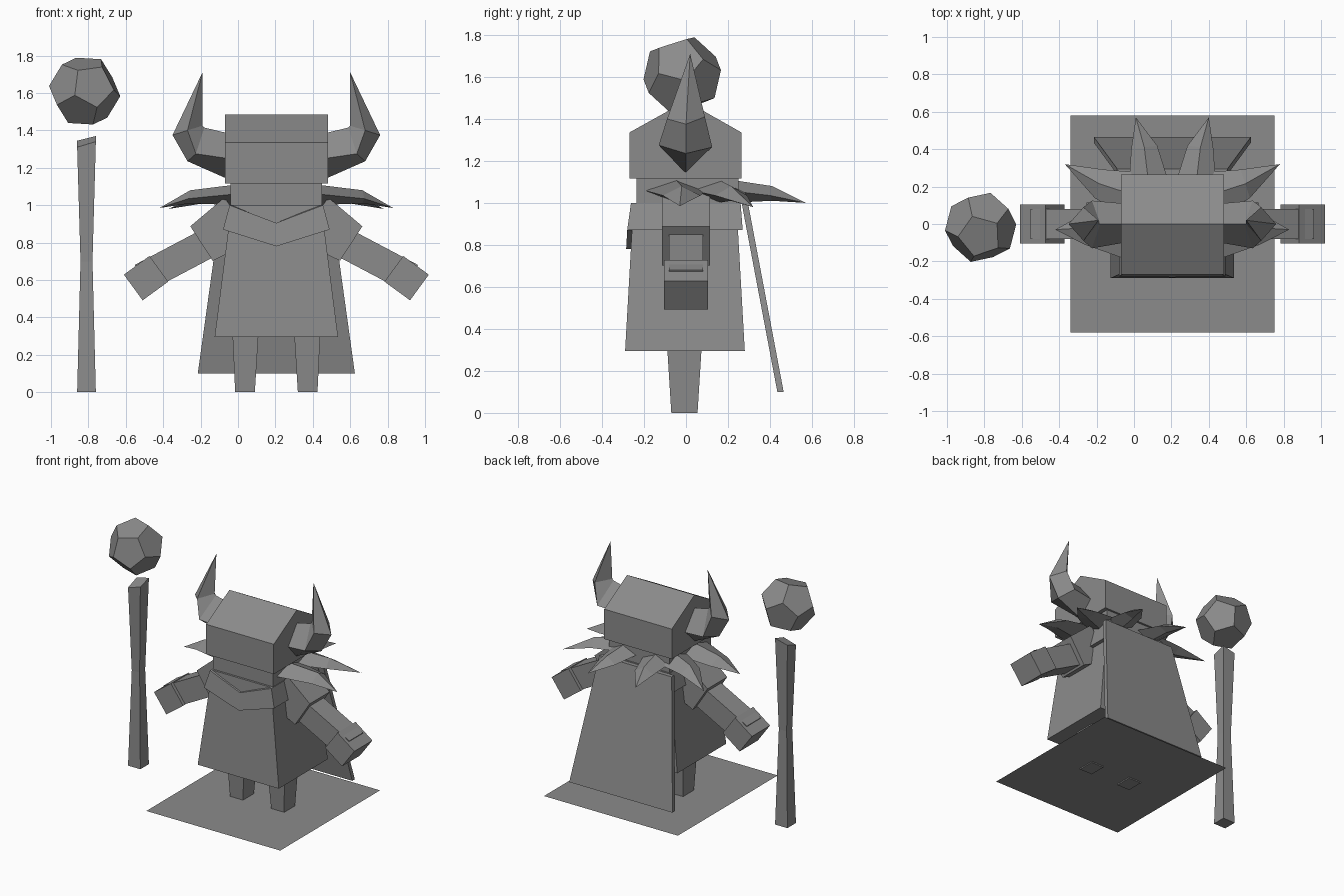
import bpy, bmesh, math
from mathutils import Vector, Euler

if "Cube" in bpy.data.objects:
    bpy.data.objects.remove(bpy.data.objects["Cube"])

CX = 0.205  # centre line of the figure

stone = bpy.data.materials.new("stone_grey")
stone.diffuse_color = (0.26, 0.26, 0.26, 1)
stone.use_nodes = True
stone.node_tree.nodes["Principled BSDF"].inputs["Base Color"].default_value = stone.diffuse_color


def finish(name, bm):
    bmesh.ops.recalc_face_normals(bm, faces=bm.faces)
    me = bpy.data.meshes.new(name)
    bm.to_mesh(me)
    bm.free()
    me.materials.append(stone)
    ob = bpy.data.objects.new(name, me)
    bpy.context.collection.objects.link(ob)
    return ob


def loft(name, rings, tip=None, mirror=1):
    """Join equal rings of points, capped at the ends or closed to a tip.
    x is measured from the figure's centre line; mirror=-1 flips it."""
    bm = bmesh.new()
    put = lambda p: bm.verts.new((CX + mirror * p[0], p[1], p[2]))
    vr = [[put(p) for p in r] for r in rings]
    n = len(vr[0])
    for a, b in zip(vr, vr[1:]):
        for i in range(n):
            j = (i + 1) % n
            bm.faces.new((a[i], a[j], b[j], b[i]))
    bm.faces.new(vr[0])
    if tip:
        t = put(tip)
        for i in range(n):
            bm.faces.new((vr[-1][i], vr[-1][(i + 1) % n], t))
    else:
        bm.faces.new(vr[-1])
    return finish(name, bm)


def rect(x0, x1, y0, y1, z):
    return [(x0, y0, z), (x1, y0, z), (x1, y1, z), (x0, y1, z)]


def limb(a, b, ha, hb, wy):
    """Two rings of a bar in the xz plane from a to b."""
    d = (Vector(b) - Vector(a)).normalized()
    rings = []
    for (x, z), h in ((a, ha), (b, hb)):
        px, pz = -d.y * h, d.x * h
        rings.append([(x + px, -wy, z + pz), (x + px, wy, z + pz),
                      (x - px, wy, z - pz), (x - px, -wy, z - pz)])
    return rings


# Ground sheet
bm = bmesh.new()
bm.faces.new([bm.verts.new(p) for p in rect(-0.34, 0.75, -0.58, 0.58, 0.008)])
finish("ground_sheet", bm)

# Robe, neck and cape
loft("robe", [rect(-.33, .33, -.29, .28, .295), rect(-.24, .24, -.25, .24, 1.0)])
loft("neck", [rect(-.245, .245, -.235, .25, .99), rect(-.245, .245, -.235, .25, 1.12)])
loft("cape", [rect(-.42, .42, .435, .465, .1), rect(-.295, .295, .265, .295, 1.0)])

# Collar: band around the shoulders, dipping to a point at the front
bm = bmesh.new()
low = [(-.285, .27, .87), (-.285, -.28, .87), (0, -.285, .78), (.285, -.28, .87), (.285, .27, .87)]
top = [(-.25, .26, 1.0), (-.25, -.262, 1.0), (0, -.27, .905), (.25, -.262, 1.0), (.25, .26, 1.0)]
inner = [(-.23, .22, 1.0), (-.23, -.24, 1.0), (0, -.24, .905), (.23, -.24, 1.0), (.23, .22, 1.0)]
under = [(-.23, .22, .87), (-.23, -.24, .87), (0, -.24, .78), (.23, -.24, .87), (.23, .22, .87)]
rows = [[bm.verts.new((CX + x, y, z)) for x, y, z in r] for r in (low, top, inner, under)]
for k in range(4):
    a, b = rows[k], rows[(k + 1) % 4]
    for i in range(5):
        j = (i + 1) % 5
        bm.faces.new((a[i], a[j], b[j], b[i]))
finish("collar", bm)

# Hood: five-sided profile along x
hood = [(-.27, 1.115), (.265, 1.115), (.265, 1.335), (0, 1.485), (-.27, 1.335)]
loft("hood", [[(x, y, z) for y, z in hood] for x in (-.275, .275)])


def mane_spike(name, base, mid, tip, w, wm, m):
    """Curved diamond-section spike; base and mid are plan positions."""
    bx, by = base
    d = Vector((mid[0] - bx, mid[1] - by)).normalized()
    sx, sy = -d.y, d.x
    ring = lambda c, h, zt, zs, zb: [
        (c[0], c[1], zt), (c[0] + sx * h, c[1] + sy * h, zs),
        (c[0], c[1], zb), (c[0] - sx * h, c[1] - sy * h, zs)]
    loft(name, [ring(base, w, 1.112, 1.06, 1.0), ring(mid, wm, 1.08, 1.035, 1.01)],
         tip, m)


for m, side in ((-1, "left"), (1, "right")):
    # Legs
    loft(side + "_leg", [rect(.115, .22, -.07, .055, 0), rect(.095, .235, -.09, .075, .32)], mirror=m)
    # Sleeve, forearm, hand
    loft(side + "_sleeve", limb((.2, .925), (.4, .795), .14, .11, .115), mirror=m)
    loft(side + "_forearm", limb((.36, .80), (.72, .585 + .025), .08, .08, .08), mirror=m)
    loft(side + "_hand", limb((.628, .66), (.765, .56), .085, .085, .105), mirror=m)
    # Horn: diamond rings following a curve
    loft(side + "_horn", [
        [(.26, 0, 1.14), (.26, -.1, 1.25), (.26, 0, 1.385), (.26, .11, 1.25)],
        [(.475, 0, 1.235), (.43, -.13, 1.275), (.385, 0, 1.415), (.43, .125, 1.265)],
        [(.555, 0, 1.375), (.475, -.09, 1.40), (.395, 0, 1.425), (.475, .09, 1.41)]],
        (.395, .02, 1.71), m)
    # Mane spikes at side, corner and back
    mane_spike(side + "_mane_side", (.2, -.05), (.46, -.02), (.625, -.03, .985), .15, .09, m)
    mane_spike(side + "_mane_corner", (.19, .15), (.39, .215), (.575, .32, .98), .13, .08, m)
    mane_spike(side + "_mane_back", (.125, .2), (.15, .41), (.195, .57, 1.0), .11, .07, m)

# Staff: waisted square bar with a slanted top
sx = -.81 - CX
staff_top = [(sx - .05, -.05, 1.31), (sx + .05, -.05, 1.34), (sx + .05, .05, 1.37), (sx - .05, .05, 1.345)]
loft("staff", [rect(sx - .05, sx + .05, -.05, .05, 0),
               rect(sx - .032, sx + .032, -.032, .032, .7), staff_top])

# Orb: dodecahedron from the hull of its corners
bm = bmesh.new()
phi = (1 + 5 ** .5) / 2
pts = [(x, y, z) for x in (-1, 1) for y in (-1, 1) for z in (-1, 1)]
for a in (-1 / phi, 1 / phi):
    for b in (-phi, phi):
        pts += [(0, a, b), (a, b, 0), (b, 0, a)]
rot = Euler((math.radians(20), math.radians(28), math.radians(12)))
for p in pts:
    v = Vector(p) * (.193 / 3 ** .5)
    v.rotate(rot)
    bm.verts.new(v + Vector((-.82, -.018, 1.61)))
bmesh.ops.convex_hull(bm, input=bm.verts)
bmesh.ops.dissolve_limit(bm, angle_limit=.05, verts=bm.verts, edges=bm.edges)
finish("orb", bm)
